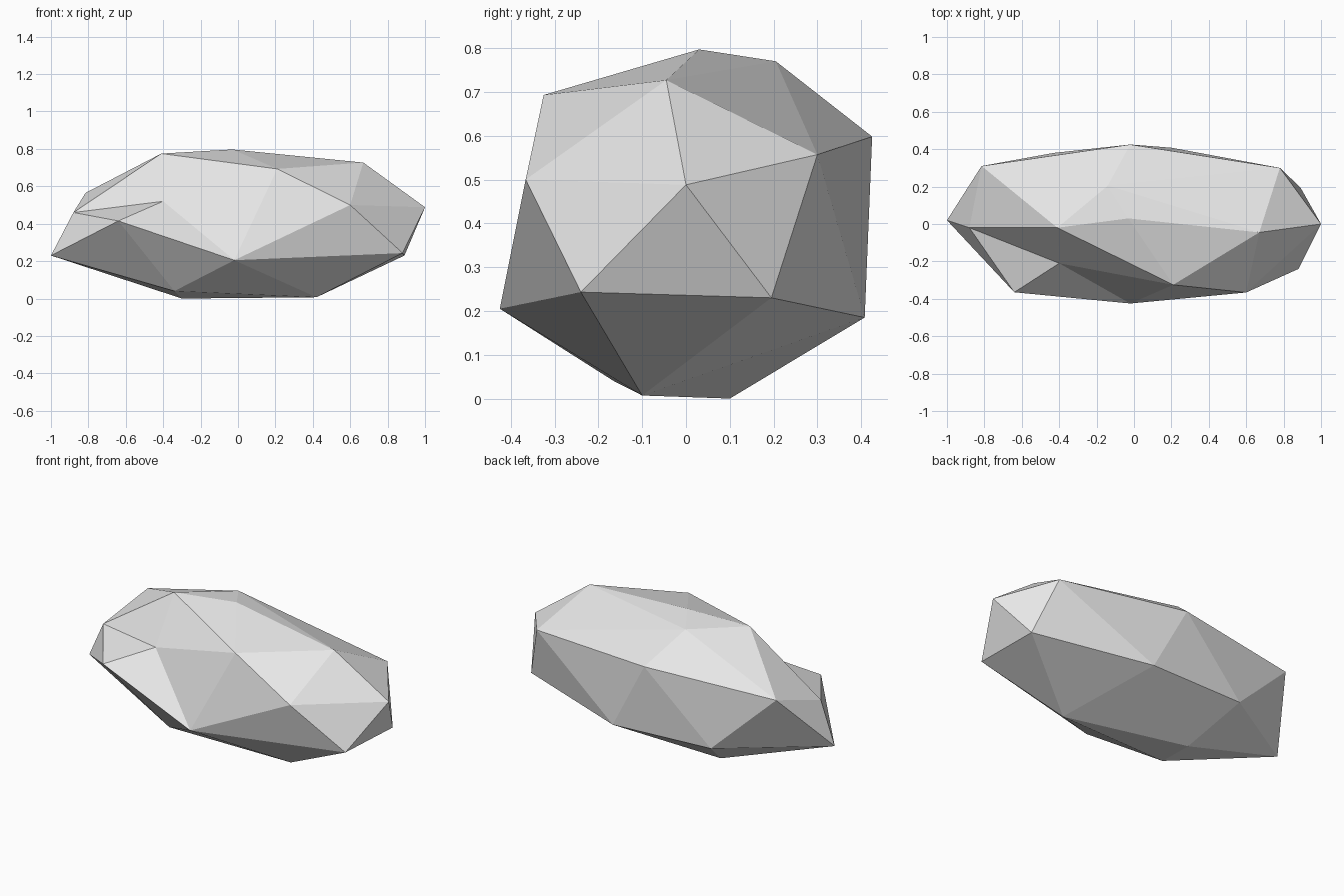
import bpy
import bmesh
from mathutils import Vector

# Remove the default object only
default_object = bpy.data.objects.get("Cube")
if default_object:
    bpy.data.objects.remove(default_object, do_unlink=True)


def make_material(name, colour):
    material = bpy.data.materials.new(name)
    material.use_nodes = True
    material.diffuse_color = colour
    shader = material.node_tree.nodes["Principled BSDF"]
    shader.inputs["Base Color"].default_value = colour
    shader.inputs["Roughness"].default_value = 0.9
    return material


# Corners that bound the dented front facet, in order around it
dent_rim = [
    (-.88, -.02, .46), (-.64, -.365, .415), (-.02, -.425, .205),
    (.21, -.325, .693), (-.41, -.02, .775),
]
dent_centre = Vector((-.4, -.21, .52))

# Remaining corners of the boulder, grouped by side
top_corners = [(-.03, .03, .797), (.67, -.045, .727), (-.14, .205, .77)]
left_end = [(1, 0, .488), (.88, -.24, .243), (.89, .195, .23), (.6, -.366, .5), (.78, .3, .557)]
right_end = [(-1, .02, .23), (-.815, .31, .565)]
back_corners = [(-.02, .425, .598), (.2, .408, .185), (-.43, .38, .2)]
base_corners = [(.42, -.1, .007), (-.34, -.165, .04), (-.3, .1, 0)]

# Wrap the corners in a faceted shell
bm = bmesh.new()
rim = [bm.verts.new(corner) for corner in dent_rim]
for group in (top_corners, left_end, right_end, back_corners, base_corners):
    for corner in group:
        bm.verts.new(corner)
bmesh.ops.convex_hull(bm, input=list(bm.verts))

# Push the front facet inwards: open it, then fan it to a sunken centre
rim_set = set(rim)
facet = [face for face in bm.faces if set(face.verts) <= rim_set]
bmesh.ops.delete(bm, geom=facet, context="FACES_ONLY")
loose = [edge for edge in bm.edges if not edge.link_faces]
bmesh.ops.delete(bm, geom=loose, context="EDGES")
centre = bm.verts.new(dent_centre)
for first, second in zip(rim, rim[1:] + rim[:1]):
    bm.faces.new((first, second, centre))
bmesh.ops.triangulate(bm, faces=list(bm.faces))
bmesh.ops.recalc_face_normals(bm, faces=list(bm.faces))

# Flat-shaded boulder object
mesh = bpy.data.meshes.new("boulder")
bm.to_mesh(mesh)
bm.free()
for polygon in mesh.polygons:
    polygon.use_smooth = False
mesh.materials.append(make_material("pale grey stone", (.8, .8, .8, 1)))
boulder = bpy.data.objects.new("boulder", mesh)
bpy.context.collection.objects.link(boulder)
